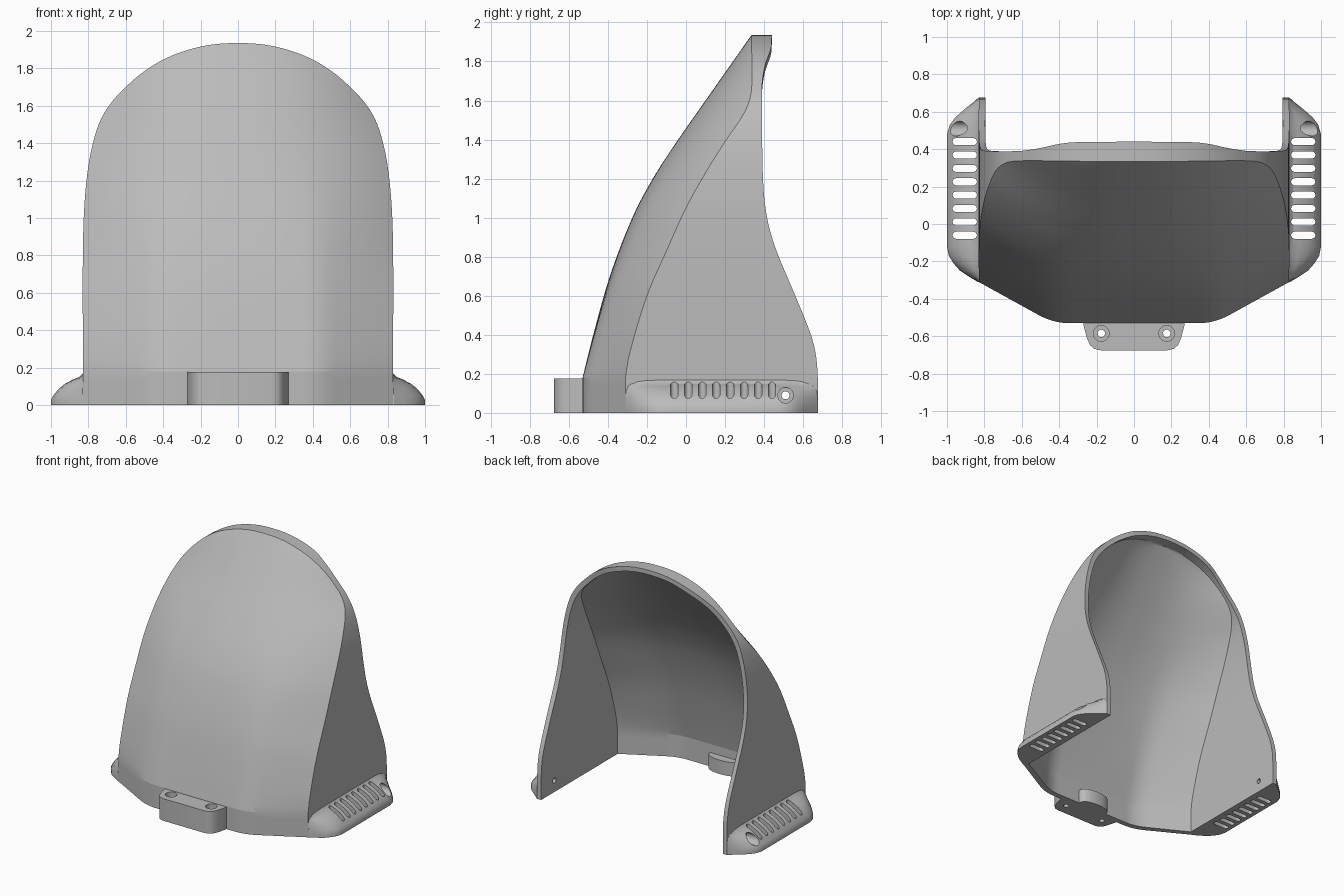
import bpy, bmesh, math
from mathutils import Matrix

cube = bpy.data.objects.get("Cube")
if cube:
    bpy.data.objects.remove(cube)

grey = bpy.data.materials.new("plain grey")
grey.use_nodes = True
colour = (0.5, 0.5, 0.5, 1)
grey.diffuse_color = colour
grey.node_tree.nodes["Principled BSDF"].inputs["Base Color"].default_value = colour


def finish(name, bm):
    bmesh.ops.recalc_face_normals(bm, faces=bm.faces[:])
    mesh = bpy.data.meshes.new(name)
    bm.to_mesh(mesh)
    bm.free()
    ob = bpy.data.objects.new(name, mesh)
    bpy.context.collection.objects.link(ob)
    mesh.materials.append(grey)
    return ob


def select(ob):
    bpy.ops.object.select_all(action='DESELECT')
    ob.select_set(True)
    bpy.context.view_layer.objects.active = ob


def smooth(ob, degrees):
    select(ob)
    bpy.ops.object.shade_smooth_by_angle(angle=math.radians(degrees))


def cut(ob, cutter):
    cutter.hide_render = True
    mod = ob.modifiers.new("cut", 'BOOLEAN')
    mod.operation, mod.solver, mod.object = 'DIFFERENCE', 'EXACT', cutter
    select(ob)
    bpy.ops.object.modifier_apply(modifier=mod.name)
    bpy.data.objects.remove(cutter)


def add_prism(bm, outline, z0, z1):
    low = [bm.verts.new((x, y, z0)) for x, y in outline]
    high = [bm.verts.new((x, y, z1)) for x, y in outline]
    bm.faces.new(low)
    bm.faces.new(high)
    for i in range(len(low)):
        j = (i + 1) % len(low)
        bm.faces.new((low[i], low[j], high[j], high[i]))


def add_cylinder(bm, centre, radius, depth, along_x=False):
    m = Matrix.Translation(centre)
    if along_x:
        m = m @ Matrix.Rotation(math.pi / 2, 4, 'Y')
    bmesh.ops.create_cone(bm, cap_ends=True, segments=24, radius1=radius,
                          radius2=radius, depth=depth, matrix=m)


def curve(points, t):
    """Smooth interpolation through (t, value) points."""
    if t <= points[0][0]:
        return points[0][1]
    if t >= points[-1][0]:
        return points[-1][1]

    def slope(i):
        a, b = points[max(i - 1, 0)], points[min(i + 1, len(points) - 1)]
        return (b[1] - a[1]) / (b[0] - a[0])
    i = max(k for k in range(len(points) - 1) if points[k][0] <= t)
    (t0, v0), (t1, v1) = points[i], points[i + 1]
    d = t1 - t0
    s = (t - t0) / d
    return (v0 * (1 + 2 * s) * (1 - s) ** 2 + slope(i) * d * s * (1 - s) ** 2
            + v1 * s * s * (3 - 2 * s) + slope(i + 1) * d * s * s * (s - 1))


# Hood: arch outline (x, z), then front, side-crease and rear edges as y by z
ARCH = [(.83, 0), (.83, .18), (.83, .45), (.83, .75), (.825, 1), (.81, 1.2),
        (.785, 1.36), (.745, 1.5), (.69, 1.6), (.61, 1.69), (.5, 1.785),
        (.36, 1.865), (.18, 1.92), (0, 1.935)]
FRONT = [(.18, -.53), (.4, -.475), (.7, -.39), (1, -.275), (1.2, -.17),
         (1.4, -.04), (1.6, .1), (1.935, .335)]
CREASE = [(.18, -.31), (.3, -.29), (.6, -.2), (.83, -.1), (1.05, 0),
          (1.23, .1), (1.39, .2), (1.54, .3), (1.65, .335), (1.935, .335)]
REAR = [(.2, .675), (.3, .665), (.4, .64), (.6, .56), (.8, .475), (.9, .44),
        (1, .415), (1.15, .397), (1.4, .39), (1.68, .39), (1.78, .405),
        (1.87, .435), (1.935, .44)]
WALL = .035


def arch_rows(steps=5):
    pts = [(.83, -.18)] + ARCH + [(-.18, 1.92)]
    rows = []
    for i in range(1, len(pts) - 2):
        for k in range(steps):
            t = k / steps
            rows.append(tuple(
                .5 * (2 * b + (c - a) * t + (2 * a - 5 * b + 4 * c - d) * t * t
                      + (3 * b - a - 3 * c + d) * t ** 3)
                for a, b, c, d in zip(*pts[i - 1:i + 3])))
    return rows + [ARCH[-1]]


def bend(u, z):
    """How far the front has swept back towards the side crease."""
    a, b = .42, .62
    m = 1 / (1 - (a + b) / 2)
    flat = 0 if u < a else m * (u - a) ** 2 / (2 * (b - a)) if u < b else m * (u - (a + b) / 2)
    w = min(max((z - .18) / 1.2, 0), 1)
    return (1 - w) * flat + w * u ** 2.5


def hood_row(x, z, inner):
    rear = curve(REAR, z)
    if inner:
        x, z = x * (1 - WALL / .83), z * (1 - WALL / 1.935)
    crease = curve(CREASE, z) + (.028 if inner else 0)
    front = min(curve(FRONT, z) + (.042 if inner else 0), crease)
    side = [(x, rear + (crease - rear) * k / 10, z) for k in range(10)]
    n = 28
    face = [(x * u, front + (crease - front) * bend(abs(u), z), z)
            for u in (1 - k / n for k in range(2 * n + 1))]
    return side + face + [(-px, py, pz) for px, py, pz in reversed(side)]


bm = bmesh.new()
skins = [[[bm.verts.new(p) for p in hood_row(x, z, inner)] for x, z in arch_rows()]
         for inner in (False, True)]
for skin in skins:
    for r0, r1 in zip(skin, skin[1:]):
        for j in range(len(r0) - 1):
            bm.faces.new((r0[j], r0[j + 1], r1[j + 1], r1[j]))
outer, inner = skins
for j in (0, -1):
    for i in range(len(outer) - 1):
        bm.faces.new((outer[i][j], outer[i + 1][j], inner[i + 1][j], inner[i][j]))
for j in range(len(outer[0]) - 1):
    bm.faces.new((outer[0][j], outer[0][j + 1], inner[0][j + 1], inner[0][j]))
bmesh.ops.remove_doubles(bm, verts=bm.verts[:], dist=.0005)
hood = finish("hood", bm)

# Screw holes through the hood sides
bm = bmesh.new()
for s in (1, -1):
    add_cylinder(bm, (s * .83, .51, .09), .02, .3, True)
cut(hood, finish("hood_cutter", bm))
smooth(hood, 12)

# Vented side flanges: a sloped section swept along the plan outline
PLAN = [(-.31, .835), (-.28, .885), (-.25, .93), (-.21, .965), (-.17, .99),
        (-.12, 1), (.48, 1), (.53, .985), (.57, .955), (.61, .91),
        (.65, .86), (.675, .832)]
SECTION = [(0, 0), (1, 0), (1, .025), (.94, .048), (.8, .082), (.6, .113),
           (.35, .137), (.18, .15), (.1, .165), (0, .18)]
for s, label in ((1, "left"), (-1, "right")):
    bm = bmesh.new()
    loops = [[bm.verts.new((s * (.815 + (edge - .815) * o), y, z)) for o, z in SECTION]
             for y, edge in PLAN]
    for a, b in zip(loops, loops[1:]):
        for j in range(len(a)):
            k = (j + 1) % len(a)
            bm.faces.new((a[j], a[k], b[k], b[j]))
    bm.faces.new(loops[0])
    bm.faces.new(loops[-1])
    flange = finish(label + "_vent_flange", bm)

    # Rounded vent slots, screw hole and its recess
    bm = bmesh.new()
    for n in range(8):
        y = -.06 + n * .0715
        half = [(math.cos(a), math.sin(a)) for a in
                (math.pi * (k / 8 - .5) for k in range(9))]
        outline = ([(s * (.95 + .02 * c), y + .019 * d) for c, d in half]
                   + [(s * (.86 - .02 * c), y - .019 * d) for c, d in half])
        add_prism(bm, outline, -.1, .3)
    add_cylinder(bm, (s * .98, .51, .09), .04, .24, True)
    cut(flange, finish("slot_cutter", bm))
    bm = bmesh.new()
    add_cylinder(bm, (s * .83, .51, .09), .02, .3, True)
    cut(flange, finish("hole_cutter", bm))
    smooth(flange, 30)

# Front mounting tab with two countersunk holes
half = [(.275, -.505), (.268, -.55), (.25, -.615), (.235, -.648), (.212, -.668), (.18, -.675)]
bm = bmesh.new()
add_prism(bm, half + [(-x, y) for x, y in reversed(half)], 0, .175)
tab = finish("mounting_tab", bm)
for radius, z, depth in ((.042, .175, .08), (.02, .1, .4)):
    bm = bmesh.new()
    for s in (1, -1):
        add_cylinder(bm, (s * .175, -.585, z), radius, depth)
    cut(tab, finish("tab_cutter", bm))
smooth(tab, 35)

# Small rounded pad behind the tab
bm = bmesh.new()
pad = [(.13 * math.cos(a), -.5 + .08 * math.sin(a) ** .6) for a in
       (math.pi * k / 16 for k in range(16))] + [(-.13, -.5)]
add_prism(bm, pad, 0, .11)
smooth(finish("inner_pad", bm), 35)
